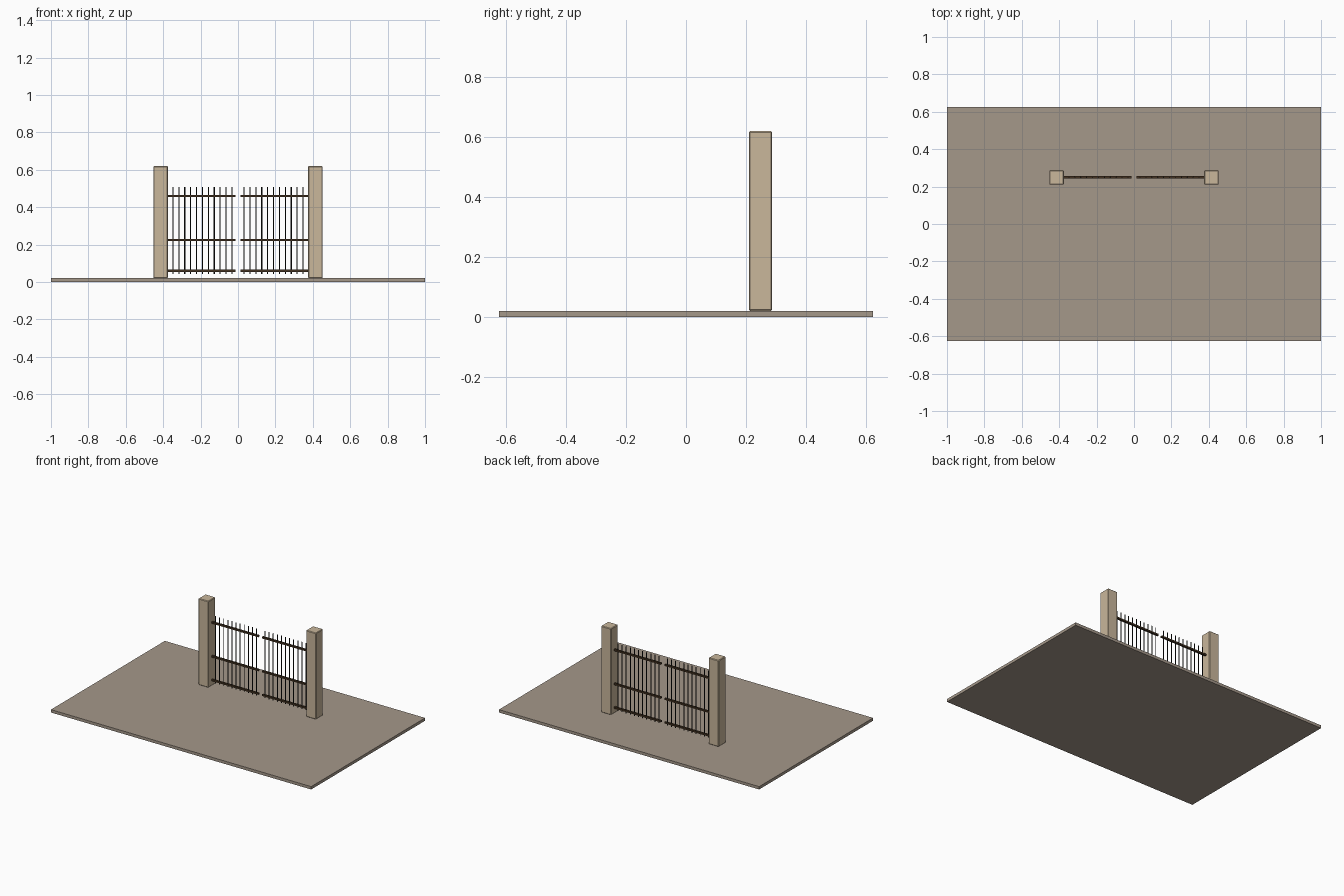
import bpy
import bmesh
from mathutils import Matrix, Vector

if "Cube" in bpy.data.objects:
    bpy.data.objects.remove(bpy.data.objects["Cube"])


def material(name, colour):
    m = bpy.data.materials.new(name)
    m.diffuse_color = (*colour, 1)
    m.use_nodes = True
    m.node_tree.nodes["Principled BSDF"].inputs["Base Color"].default_value = m.diffuse_color
    return m


STONE = material("paving taupe", (0.376, 0.314, 0.255))
SAND = material("sandstone", (0.585, 0.472, 0.330))
BROWN = material("dark brown", (0.060, 0.034, 0.016))
BLACK = material("iron black", (0.010, 0.011, 0.010))


def finish(bm, name, mat):
    mesh = bpy.data.meshes.new(name)
    bm.to_mesh(mesh)
    bm.free()
    mesh.materials.append(mat)
    obj = bpy.data.objects.new(name, mesh)
    bpy.context.collection.objects.link(obj)
    return obj


def box(name, lo, hi, mat, bevel=0):
    lo, hi = Vector(lo), Vector(hi)
    bm = bmesh.new()
    bmesh.ops.create_cube(bm, size=1, matrix=Matrix.Translation((lo + hi) / 2)
                          @ Matrix.Diagonal((*(hi - lo), 1)))
    obj = finish(bm, name, mat)
    if bevel:
        mod = obj.modifiers.new("edge chamfer", 'BEVEL')
        mod.width = bevel
        mod.segments = 1
    return obj


def bar(name, x, y, z0, z1, radius, mat):
    bm = bmesh.new()
    bmesh.ops.create_cone(bm, cap_ends=True, segments=8, radius1=radius,
                          radius2=radius, depth=z1 - z0,
                          matrix=Matrix.Translation((x, y, (z0 + z1) / 2)))
    return finish(bm, name, mat)


GATE_Y = 0.25

# Ground slab
box("ground_slab", (-1, -0.625, 0), (1, 0.625, 0.02), STONE)

for side, label in ((-1, "left"), (1, "right")):
    # Stone gate post
    xs = sorted((side * 0.375, side * 0.452))
    box(label + "_post", (xs[0], GATE_Y - 0.04, 0.02),
        (xs[1], GATE_Y + 0.038, 0.62), SAND, bevel=0.004)

    # Horizontal rails of the gate leaf
    xs = sorted((side * 0.014, side * 0.376))
    for part, z in (("bottom", 0.06), ("middle", 0.224), ("top", 0.46)):
        box(f"{label}_{part}_rail", (xs[0], GATE_Y - 0.007, z - 0.0055),
            (xs[1], GATE_Y + 0.007, z + 0.0055), BROWN)

    # Vertical iron bars
    for i in range(11):
        bar(f"{label}_bar_{i + 1}", side * (0.0325 + 0.0315 * i), GATE_Y,
            0.043, 0.508, 0.003, BLACK)
